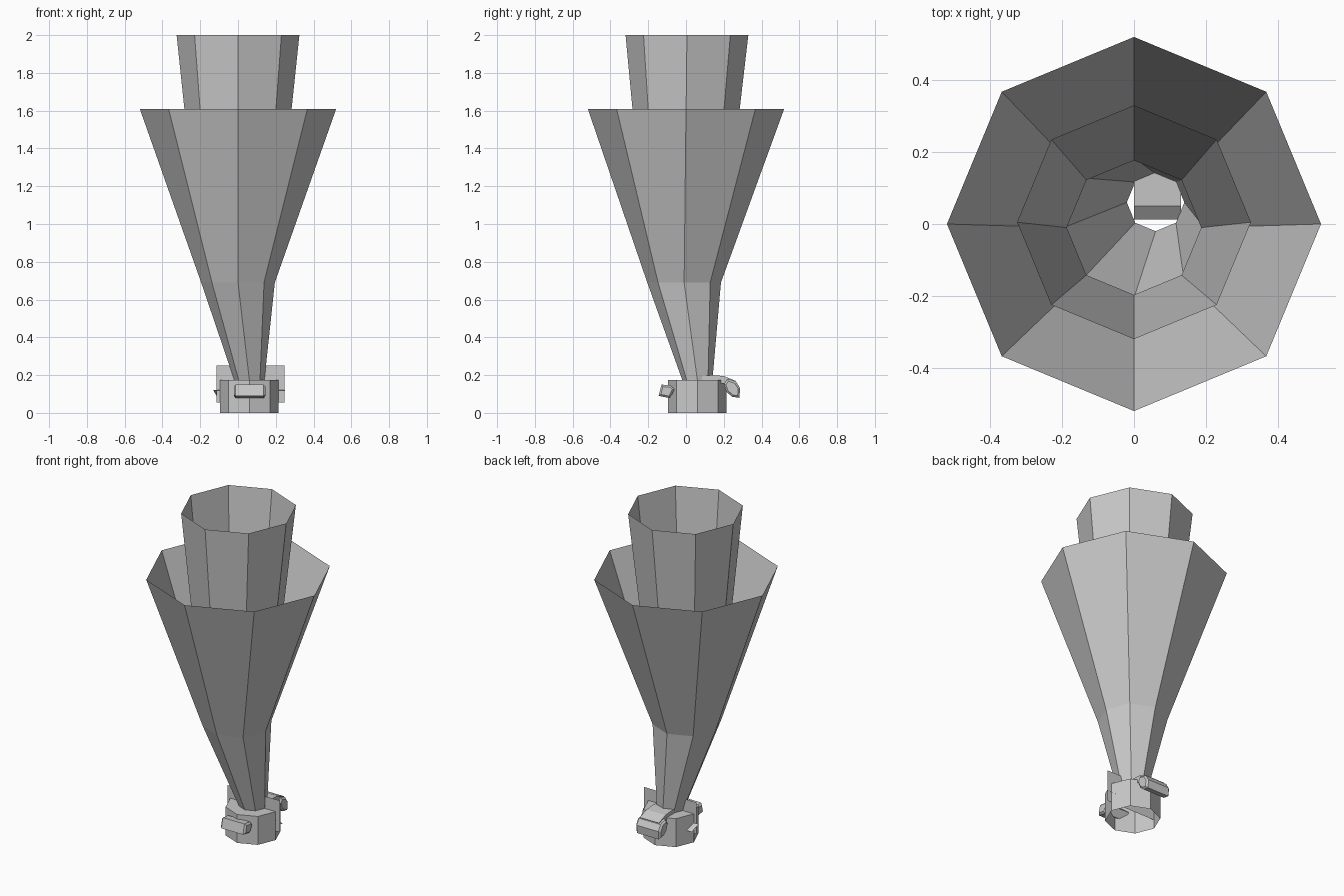
import bpy, bmesh, math
from mathutils import Matrix, Vector

if "Cube" in bpy.data.objects:
    bpy.data.objects.remove(bpy.data.objects["Cube"])

grey = bpy.data.materials.new("warm_grey")
grey.diffuse_color = (0.588, 0.588, 0.588, 1)
grey.use_nodes = True
grey.node_tree.nodes["Principled BSDF"].inputs["Base Color"].default_value = grey.diffuse_color


def finish(name, bm, recalc=True):
    if recalc:
        bmesh.ops.recalc_face_normals(bm, faces=bm.faces)
    mesh = bpy.data.meshes.new(name)
    bm.to_mesh(mesh)
    bm.free()
    mesh.materials.append(grey)
    ob = bpy.data.objects.new(name, mesh)
    bpy.context.collection.objects.link(ob)
    return ob


def loft(name, rings, sides=8):
    """Open eight-sided shell through rings of (x, y, z, radius)."""
    bm = bmesh.new()
    loops = []
    for x, y, z, r in rings:
        loops.append([bm.verts.new((x + r * math.cos(2 * math.pi * i / sides),
                                    y + r * math.sin(2 * math.pi * i / sides), z))
                      for i in range(sides)])
    for a, b in zip(loops, loops[1:]):
        for i in range(sides):
            j = (i + 1) % sides
            bm.faces.new((a[i], a[j], b[j], b[i]))
    return finish(name, bm, False)


def extrude_profile(name, profile, x0, x1, bevel=0.0):
    """Solid with a (y, z) outline, running from x0 to x1."""
    bm = bmesh.new()
    f = bm.faces.new([bm.verts.new((x0, y, z)) for y, z in profile])
    new = bmesh.ops.extrude_face_region(bm, geom=[f])["geom"]
    bmesh.ops.translate(bm, vec=(x1 - x0, 0, 0),
                        verts=[v for v in new if isinstance(v, bmesh.types.BMVert)])
    bmesh.ops.recalc_face_normals(bm, faces=bm.faces)
    if bevel:
        ends = [e for e in bm.edges if abs(e.verts[0].co.x - e.verts[1].co.x) < 1e-5]
        bmesh.ops.bevel(bm, geom=ends, offset=bevel, segments=1, affect='EDGES')
    return finish(name, bm)


def sheet(name, corners):
    bm = bmesh.new()
    bm.faces.new([bm.verts.new(c) for c in corners])
    return finish(name, bm, False)


CX, CY = 0.06, 0.06     # the base sits off centre

# Octagonal base collar with open bottom, its top closing in to the stem
loft("base_collar", [(CX, CY, 0, 0.155), (CX, CY, 0.175, 0.155), (CX, CY, 0.175, 0.08)])

# Leaning stem that flares out into the wide outer funnel
loft("outer_funnel", [(CX, CY, 0.175, 0.08), (0, -0.01, 0.69, 0.195), (0, 0, 1.61, 0.52)])

# Taller, narrower funnel rising from the same bend
loft("inner_funnel", [(0, -0.01, 0.69, 0.187), (0, 0.005, 2.0, 0.325)])

# Upright thin plate through the base
sheet("cross_plate", [(-0.115, CY, 0.055), (0.245, CY, 0.055),
                      (0.245, CY, 0.25), (-0.115, CY, 0.25)])

# Small thin fins at both sides of the base
for side, x0, x1 in (("left", -0.07, -0.13), ("right", 0.19, 0.25)):
    sheet(side + "_fin", [(x0, 0.058, 0.12), (x1, 0.058, 0.12),
                          (x1 + (x0 - x1) * 0.3, 0.106, 0.085), (x0, 0.106, 0.085)])

# Front grip block
extrude_profile("front_block", [(-0.145, 0.09), (-0.13, 0.15), (-0.08, 0.145),
                                (-0.06, 0.125), (-0.085, 0.078)], -0.022, 0.145, 0.01)

# Rear lever, hooked down behind the base
extrude_profile("rear_lever", [(0.012, 0.165), (0.05, 0.195), (0.14, 0.2), (0.2, 0.195),
                               (0.262, 0.17), (0.25, 0.14), (0.2, 0.155), (0.03, 0.15)],
                0.0, 0.13)
extrude_profile("rear_block", [(0.2, 0.15), (0.22, 0.18), (0.265, 0.165), (0.287, 0.13),
                               (0.282, 0.08), (0.245, 0.085), (0.215, 0.11)],
                -0.022, 0.145, 0.01)
